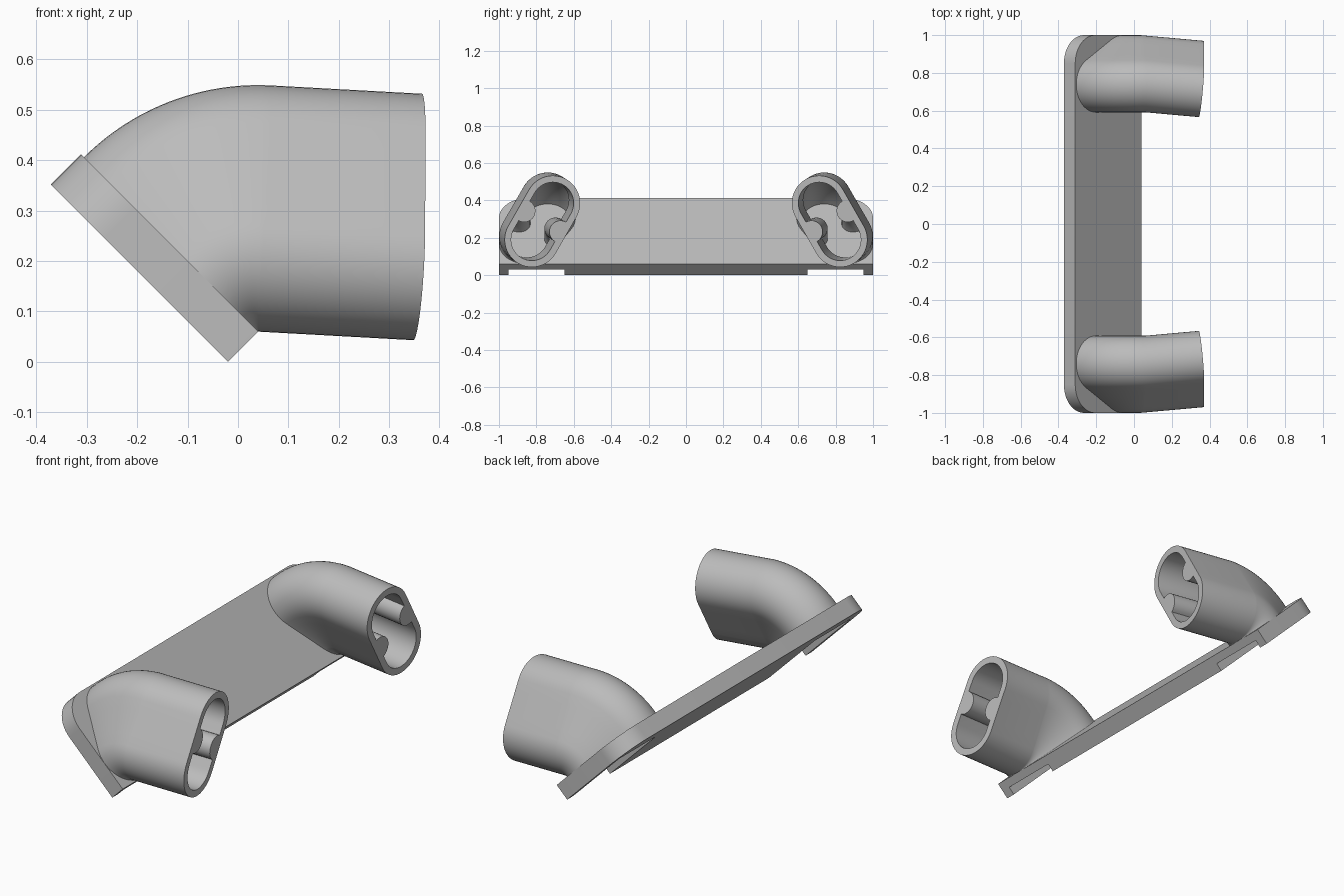
import bpy, bmesh, math
from mathutils import Vector

if "Cube" in bpy.data.objects:
    bpy.data.objects.remove(bpy.data.objects["Cube"])

grey = bpy.data.materials.new("light_grey")
grey.diffuse_color = (0.5, 0.5, 0.5, 1)
grey.use_nodes = True
grey.node_tree.nodes["Principled BSDF"].inputs["Base Color"].default_value = grey.diffuse_color

PX, PZ = 0.04, 0.06            # hinge line at the plate's lower front edge
TILT = math.radians(135)       # direction of the plate, measured from +x
U = Vector((math.cos(TILT), 0, math.sin(TILT)))
N = Vector((math.sin(TILT), 0, -math.cos(TILT)))
THICK = 0.0845


def on_plate(y, u, n):
    """Point at height u along the tilted plate and n above its surface."""
    return Vector((PX, y, PZ)) + U * u + N * n


def finish(name, bm):
    bmesh.ops.recalc_face_normals(bm, faces=bm.faces)
    mesh = bpy.data.meshes.new(name)
    bm.to_mesh(mesh)
    bm.free()
    mesh.materials.append(grey)
    ob = bpy.data.objects.new(name, mesh)
    bpy.context.collection.objects.link(ob)
    return ob


def smooth(ob):
    bpy.ops.object.select_all(action='DESELECT')
    ob.select_set(True)
    bpy.context.view_layer.objects.active = ob
    bpy.ops.object.shade_smooth_by_angle(angle=math.radians(35))


def prism(name, outline, n0, n1):
    """Extrude a (y, u) outline across the plate's thickness."""
    bm = bmesh.new()
    lo = [bm.verts.new(on_plate(y, u, n0)) for y, u in outline]
    hi = [bm.verts.new(on_plate(y, u, n1)) for y, u in outline]
    bm.faces.new(lo)
    bm.faces.new(hi)
    for i in range(len(lo)):
        j = (i + 1) % len(lo)
        bm.faces.new((lo[i], lo[j], hi[j], hi[i]))
    return finish(name, bm)


# Mounting plate: square lower corners, rounded upper corners
R, H = 0.15, 0.497
outline = [(-1, 0), (1, 0)]
for side, start in ((1, 0), (-1, 90)):
    for k in range(13):
        a = math.radians(start + k * 7.5)
        outline.append((side * (1 - R) + R * math.cos(a), H - R + R * math.sin(a)))
plate = prism("mounting_plate", outline, -THICK, 0)

# Pockets in the underside, open at the lower edge
for side in (-1, 1):
    a, b = side * 0.65, side * 0.95
    cutter = prism("pocket_cutter", [(a, -0.1), (b, -0.1), (b, 0.37), (a, 0.37)],
                   -THICK - 0.1, -THICK + 0.042)
    cutter.hide_render = True
    cutter.hide_viewport = True
    mod = plate.modifiers.new("pocket", 'BOOLEAN')
    mod.operation = 'DIFFERENCE'
    mod.solver = 'EXACT'
    mod.object = cutter
smooth(plate)


def section():
    """Matching outer and inner outlines: slanted slot with two inner ribs."""
    r, half, wall, rib = 0.1475, 0.112, 0.035, 0.06
    outer, inner = [], []
    for end in (1, -1):
        # rounded end
        for k in range(25):
            a = math.pi * k / 24
            c, s = math.cos(a) * end, math.sin(a) * end
            outer.append((r * c, half * end + r * s))
            inner.append(((r - wall) * c, half * end + (r - wall) * s))
        # flat side carrying a half-round rib
        for k in range(15):
            a = math.pi * k / 14
            s = rib * math.cos(a) * end
            outer.append((-end * r, s))
            inner.append((-end * (r - wall - rib * math.sin(a)), s))
    lean = math.radians(30)

    def turn(p):
        return (p[0] * math.cos(lean) - p[1] * math.sin(lean) + 0.795,
                p[0] * math.sin(lean) + p[1] * math.cos(lean) + 0.2445)
    return [turn(p) for p in outer], [turn(p) for p in inner]


# Hollow elbow sockets: section swung round the hinge line, then run straight
def socket(name, side):
    bm = bmesh.new()
    run = Vector((1, -0.09 * side, -0.055))
    end = Vector((0.356, 0.767 * side, 0.286))
    first, last = math.radians(135.2), math.radians(86.85)
    walls = []
    for prof in section():
        rings = []
        for k in range(21):
            a = first + (last - first) * k / 20
            rings.append([Vector((PX + q * math.cos(a), y * side, PZ + q * math.sin(a)))
                          for y, q in prof])
        rings.append([p + run * ((end - p).dot(run) / run.dot(run)) for p in rings[-1]])
        walls.append([[bm.verts.new(p) for p in ring] for ring in rings])
    outer, inner = walls

    def bridge(a, b):
        for i in range(len(a)):
            j = (i + 1) % len(a)
            bm.faces.new((a[i], a[j], b[j], b[i]))
    for rings in walls:
        for a, b in zip(rings, rings[1:]):
            bridge(a, b)
    bridge(outer[-1], inner[-1])
    bridge(outer[0], inner[0])
    smooth(finish(name, bm))


socket("front_socket", -1)
socket("rear_socket", 1)
